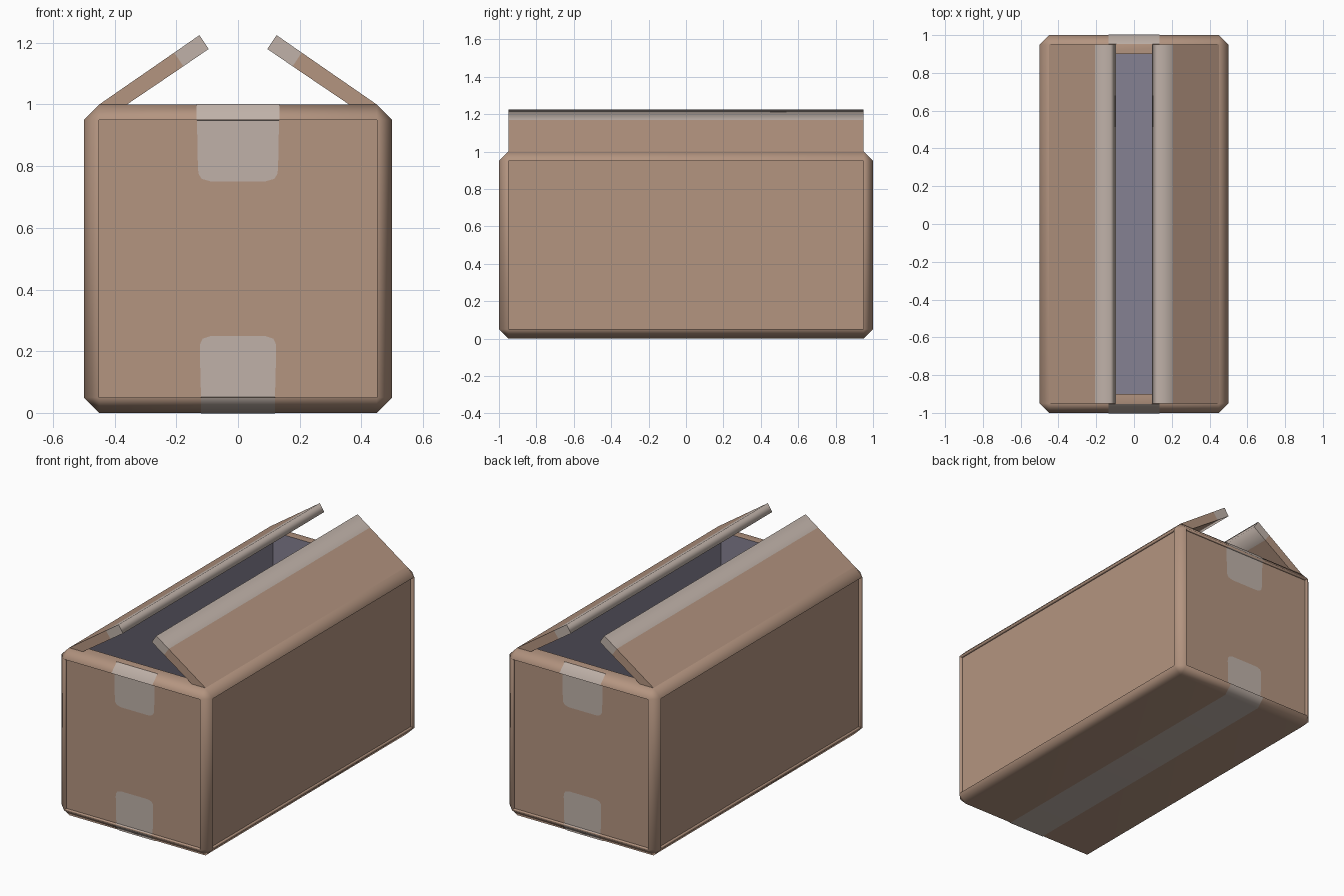
import bpy, bmesh, math

if "Cube" in bpy.data.objects:
    bpy.data.objects.remove(bpy.data.objects["Cube"])


def material(name, rgb):
    """Flat material from 0-255 display values, stored as linear."""
    colour = [(c / 255) ** 2.2 for c in rgb] + [1]
    mat = bpy.data.materials.new(name)
    mat.use_nodes = True
    mat.diffuse_color = colour
    bsdf = mat.node_tree.nodes["Principled BSDF"]
    bsdf.inputs["Base Color"].default_value = colour
    bsdf.inputs["Roughness"].default_value = 0.8
    return mat


cardboard = material("cardboard", (178, 147, 127))
tape = material("packing tape", (190, 176, 167))
lining = material("dark lining", (132, 128, 145))


def chamfer_edge(edge):
    """Smooth every edge except square corners."""
    return abs(math.degrees(edge.calc_face_angle(0)) - 90) > 10


def taped_edge(edge):
    """Smooth only where the tape wraps round the flap edge."""
    return all(f.material_index == 1 and abs(f.normal.y) < 0.5
               for f in edge.link_faces)


def finish(bm, name, mats, is_smooth, weighted=True):
    bm.normal_update()
    for f in bm.faces:
        f.smooth = True
    for e in bm.edges:
        e.smooth = is_smooth(e)
    mesh = bpy.data.meshes.new(name)
    bm.to_mesh(mesh)
    bm.free()
    for mat in mats:
        mesh.materials.append(mat)
    obj = bpy.data.objects.new(name, mesh)
    bpy.context.collection.objects.link(obj)
    if weighted:
        mod = obj.modifiers.new("weighted_normals", 'WEIGHTED_NORMAL')
        mod.keep_sharp = True


# Carton: chamfered block, hollowed from the top
WALL = 0.05
RECESS = 0.025
bm = bmesh.new()
bmesh.ops.create_cube(bm, size=1)
for v in bm.verts:
    v.co.y *= 2
    v.co.z += 0.5
bmesh.ops.bevel(bm, geom=bm.edges[:], offset=WALL, segments=1, affect='EDGES')
top = max(bm.faces, key=lambda f: f.calc_center_median().z)
bmesh.ops.inset_region(bm, faces=[top], thickness=WALL, use_even_offset=True)
hole = bmesh.ops.extrude_face_region(bm, geom=[top])["geom"]
for v in hole:
    if isinstance(v, bmesh.types.BMVert):
        v.co.z = WALL
if top.is_valid:
    bmesh.ops.delete(bm, geom=[top], context='FACES_ONLY')
bmesh.ops.recalc_face_normals(bm, faces=bm.faces[:])
for f in bm.faces:
    c = f.calc_center_median()
    inside = abs(c.x) < 0.41 and abs(c.y) < 0.91 and 0.01 < c.z < 0.99
    f.material_index = 1 if inside else 0

# Four side panels sunk inside the chamfered frame
panels = [f for f in bm.faces if f.calc_area() > 0.5
          and f.material_index == 0 and abs(f.normal.z) < 0.1]
for f in bmesh.ops.extrude_discrete_faces(bm, faces=panels)["faces"]:
    f.normal_update()
    bmesh.ops.translate(bm, verts=f.verts[:], vec=f.normal * -RECESS)
finish(bm, "carton", [cardboard, lining], chamfer_edge)

# Flaps: tilted slabs with a taped strip wrapped over the free edge
outer = [(0.45, 1.0), (0.207, 1.168), (0.125, 1.225)]
inner = [(0.40, 0.973), (0.177, 1.124), (0.095, 1.18)]
for side, name in ((1, "left_flap"), (-1, "right_flap")):
    bm = bmesh.new()
    rows = [[[bm.verts.new((side * x, y, z)) for x, z in line]
             for line in (outer, inner)] for y in (-0.95, 0.95)]
    (fo, fi), (bo, bi) = rows
    for i in range(2):
        for quad in ((fo[i], fo[i + 1], bo[i + 1], bo[i]),
                     (fi[i], fi[i + 1], bi[i + 1], bi[i]),
                     (fo[i], fo[i + 1], fi[i + 1], fi[i]),
                     (bo[i], bo[i + 1], bi[i + 1], bi[i])):
            bm.faces.new(quad).material_index = i
    bm.faces.new((fo[0], bo[0], bi[0], fi[0]))
    bm.faces.new((fo[2], bo[2], bi[2], fi[2])).material_index = 1
    bmesh.ops.recalc_face_normals(bm, faces=bm.faces[:])
    finish(bm, name, [cardboard, tape], taped_edge, weighted=False)


def ribbon(name, sections, turn=1):
    """Tape sheet just off the carton; sections are (half width, y, z)."""
    bm = bmesh.new()
    pairs = []
    for w, y, z in sections:
        y, z = y * 1.002 * turn, 0.5 + (z - 0.5) * 1.004
        pairs.append([bm.verts.new((s * w * turn, y, z)) for s in (-1, 1)])
    for (l0, r0), (l1, r1) in zip(pairs, pairs[1:]):
        bm.faces.new((l0, l1, r1, r0))
    finish(bm, name, [tape], chamfer_edge)


# Upper end tapes, over the rim chamfer and down the sunk panel
SUNK = RECESS - 1
upper = [(0.135, -0.95, 1), (0.135, -1, 0.95), (0.133, SUNK, 0.947),
         (0.13, SUNK, 0.79), (0.127, SUNK, 0.772),
         (0.118, SUNK, 0.758), (0.09, SUNK, 0.75)]
ribbon("front_upper_tape", upper)
ribbon("back_upper_tape", upper, -1)

# Lower tape, running up both ends and along the whole underside
half = [(0.09, SUNK, 0.25), (0.114, SUNK, 0.242), (0.122, SUNK, 0.228),
        (0.124, SUNK, 0.21), (0.12, SUNK, 0.053), (0.12, -1, 0.05),
        (0.12, -0.95, 0)]
ribbon("bottom_tape", half + [(w, -y, z) for w, y, z in reversed(half)])
